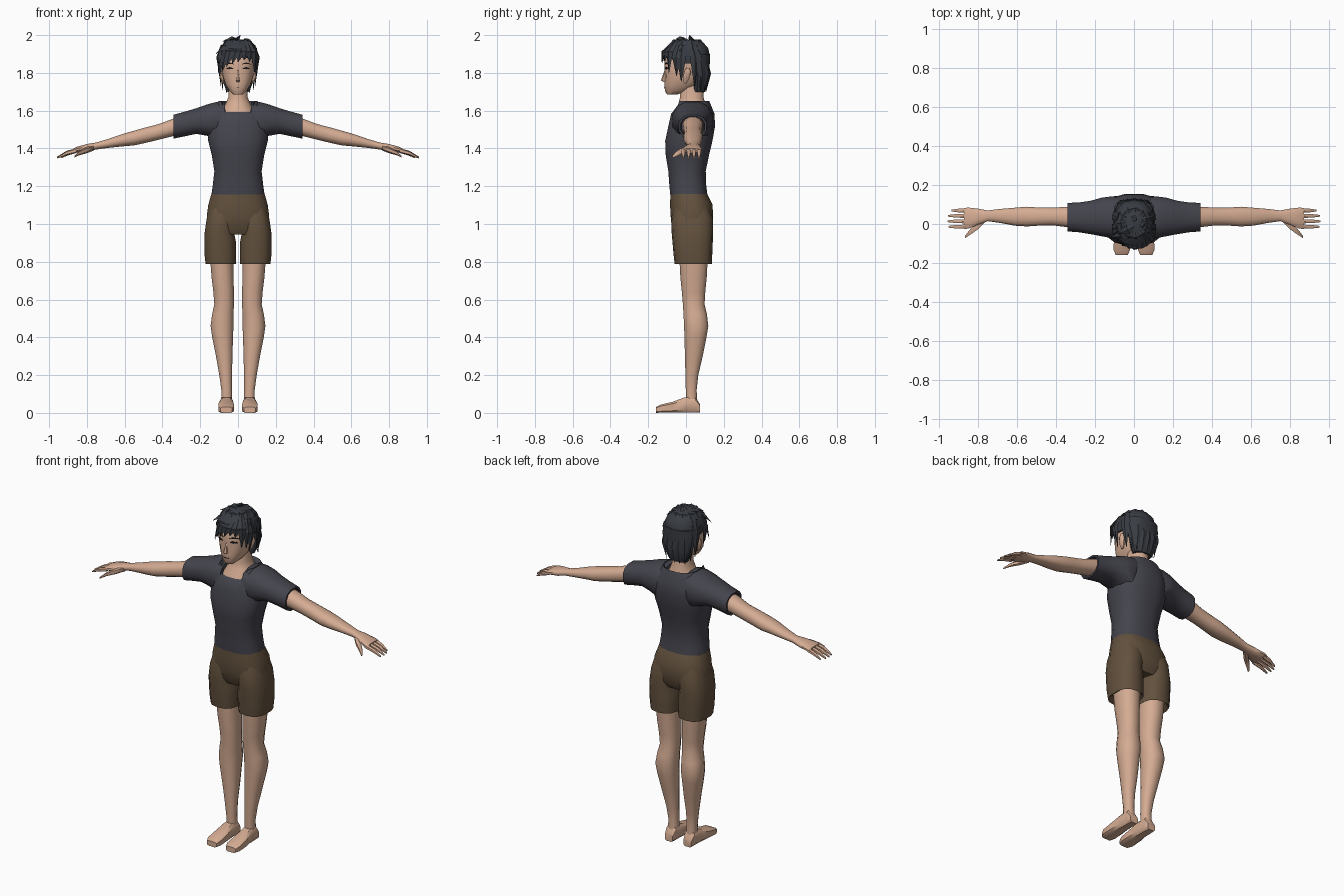
import bpy, bmesh, math
from mathutils import Vector


def material(name, rgb):
    m = bpy.data.materials.new(name)
    m.diffuse_color = (*rgb, 1)
    return m


SKIN = material("skin", (0.66, 0.41, 0.29))
SHIRT = material("charcoal_cloth", (0.058, 0.058, 0.075))
SHORTS = material("brown_cloth", (0.125, 0.083, 0.048))
HAIR = material("dark_hair", (0.040, 0.045, 0.055))
DARK = material("black", (0.01, 0.01, 0.012))


def finish(name, bm, mat, mirror=False, angle=50):
    bmesh.ops.recalc_face_normals(bm, faces=bm.faces)
    me = bpy.data.meshes.new(name)
    bm.to_mesh(me)
    bm.free()
    me.materials.append(mat)
    ob = bpy.data.objects.new(name, me)
    bpy.context.collection.objects.link(ob)
    bpy.ops.object.select_all(action='DESELECT')
    ob.select_set(True)
    bpy.context.view_layer.objects.active = ob
    bpy.ops.object.shade_smooth_by_angle(angle=math.radians(angle))
    if mirror:
        ob.modifiers.new("mirror", 'MIRROR')
    return ob


def skin_rings(bm, rings):
    """Bridge rings of points and cap both ends."""
    vs = [[bm.verts.new(p) for p in r] for r in rings]
    n = len(vs[0])
    for a, b in zip(vs, vs[1:]):
        for i in range(n):
            bm.faces.new((a[i], a[(i + 1) % n], b[(i + 1) % n], b[i]))
    bm.faces.new(vs[0])
    bm.faces.new(vs[-1])


def loft(name, axis, rings, mat, n=12, power=2.3, mirror=False, angle=50):
    """Rings are (position, u0, u1, v0, v1, optional front drop)."""
    out = []
    for a, u0, u1, v0, v1, *drop in rings:
        pts = []
        for i in range(n):
            t = 2 * math.pi * (i + 0.5) / n
            c, s = (math.copysign(abs(f) ** (2 / power), f) for f in (math.cos(t), math.sin(t)))
            u, v = (u0 + u1) / 2 + c * (u1 - u0) / 2, (v0 + v1) / 2 + s * (v1 - v0) / 2
            h = a - (drop[0] if drop and math.sin(t) < -0.75 else 0)
            pts.append({'x': (h, u, v), 'y': (u, h, v), 'z': (u, v, h)}[axis])
        out.append(pts)
    bm = bmesh.new()
    skin_rings(bm, out)
    return finish(name, bm, mat, mirror, angle)


# Shirt body with a square neckline dropped at the front
loft("shirt_body", 'z', [
    (1.155, -.143, .143, -.085, .115), (1.21, -.135, .135, -.09, .108),
    (1.28, -.127, .127, -.095, .106), (1.37, -.142, .142, -.11, .125),
    (1.44, -.16, .16, -.112, .142), (1.52, -.165, .165, -.095, .156),
    (1.585, -.15, .15, -.08, .152), (1.65, -.105, .105, -.072, .125, .058),
    (1.635, -.092, .092, -.062, .112, .06), (1.56, -.085, .085, -.05, .1)],
    SHIRT, n=16, power=2.5)
loft("sleeve", 'x', [
    (.07, -.07, .135, 1.5, 1.647), (.11, -.075, .145, 1.44, 1.65),
    (.165, -.066, .138, 1.465, 1.635), (.22, -.055, .122, 1.475, 1.615),
    (.28, -.045, .113, 1.463, 1.597), (.342, -.04, .11, 1.45, 1.58),
    (.342, -.03, .1, 1.46, 1.57), (.31, -.025, .095, 1.465, 1.57)],
    SHIRT, n=12, power=2.4, mirror=True)

# Shorts
loft("shorts_hips", 'z', [
    (1.16, -.143, .143, -.084, .114), (1.10, -.16, .16, -.086, .143),
    (1.04, -.168, .168, -.083, .144), (.98, -.168, .168, -.07, .138),
    (.945, -.15, .15, -.05, .115)], SHORTS, n=16, power=2.5)
loft("shorts_leg", 'z', [
    (.82, .025, .15, -.04, .12), (.795, .02, .16, -.05, .13),
    (.787, .01, .173, -.06, .137), (.84, .008, .179, -.066, .139),
    (.91, .01, .18, -.072, .142), (.955, .02, .178, -.076, .143),
    (1.03, .01, .167, -.079, .143), (1.1, .01, .15, -.06, .12)],
    SHORTS, n=14, power=2.6, mirror=True)

# Bare legs and feet
loft("leg", 'z', [
    (.05, .03, .09, .0, .062), (.12, .032, .089, -.002, .057),
    (.2, .031, .1, -.004, .066), (.3, .028, .118, -.007, .09),
    (.40, .025, .138, -.01, .11), (.46, .022, .147, -.012, .12),
    (.52, .022, .139, -.015, .113), (.575, .02, .127, -.018, .1),
    (.64, .02, .132, -.024, .104), (.72, .022, .142, -.032, .112),
    (.83, .024, .15, -.038, .118)], SKIN, mirror=True)
loft("foot", 'y', [
    (-.158, .03, .095, 0, .032), (-.135, .02, .106, 0, .044),
    (-.07, .021, .105, 0, .06), (-.01, .026, .096, 0, .083),
    (.05, .028, .094, 0, .085), (.075, .035, .088, 0, .045)],
    SKIN, n=8, power=4, mirror=True, angle=40)

# Arms, palms, fingers and thumbs
loft("arm", 'x', [
    (.25, -.02, .092, 1.48, 1.58), (.34, -.018, .09, 1.465, 1.56),
    (.42, -.008, .085, 1.445, 1.53), (.49, -.01, .086, 1.428, 1.512),
    (.55, -.014, .09, 1.415, 1.495), (.61, -.01, .085, 1.41, 1.478),
    (.69, .005, .078, 1.402, 1.45), (.75, .014, .07, 1.394, 1.432),
    (.80, -.005, .08, 1.382, 1.424), (.85, -.026, .086, 1.378, 1.41),
    (.872, -.026, .083, 1.376, 1.4)], SKIN, mirror=True)
for i, (y, tip) in enumerate([(-.014, .952), (.014, .957), (.042, .953), (.069, .937)]):
    mid = (tip + .86) / 2
    loft(f"finger_{i + 1}", 'x', [
        (.855, y - .012, y + .012, 1.376, 1.402),
        (mid, y - .011, y + .011, 1.364, 1.387),
        (tip, y - .005, y + .005, 1.348, 1.357)], SKIN, n=6, mirror=True)
loft("thumb", 'x', [
    (.765, .005, .045, 1.388, 1.418), (.80, -.03, .012, 1.375, 1.408),
    (.84, -.057, -.025, 1.364, 1.387), (.866, -.073, -.06, 1.352, 1.362)],
    SKIN, n=6, mirror=True)

# Neck, head, nose and ears
loft("neck", 'z', [
    (1.565, -.098, .098, -.078, .11), (1.60, -.09, .09, -.066, .11),
    (1.635, -.068, .068, -.042, .105), (1.67, -.053, .053, -.034, .095),
    (1.76, -.05, .05, -.034, .09)], SKIN)
head = loft("head", 'z', [
    (1.685, -.026, .026, -.1, -.05), (1.705, -.046, .046, -.112, .02),
    (1.74, -.068, .068, -.114, .07), (1.78, -.081, .081, -.113, .095),
    (1.83, -.088, .088, -.113, .105), (1.88, -.088, .088, -.113, .11),
    (1.94, -.065, .065, -.08, .09)], SKIN, n=14, power=2.5)
loft("nose", 'z', [
    (1.752, -.009, .009, -.118, -.1), (1.76, -.012, .012, -.133, -.1),
    (1.785, -.008, .008, -.124, -.1), (1.82, -.005, .005, -.112, -.1)], SKIN, n=6)
loft("ear", 'z', [
    (1.745, .074, .082, -.012, .004), (1.77, .074, .095, -.016, .018),
    (1.805, .076, .104, -.012, .028), (1.825, .08, .098, .0, .02)],
    SKIN, n=8, mirror=True)

# Eyes, brows and mouth: thin plates laid on the face
bpy.context.view_layer.update()


def face_plate(name, x0, x1, z, h, bend):
    rows = []
    for i in range(5):
        x = x0 + (x1 - x0) * i / 4
        mid = z + bend * (1 - (i / 2 - 1) ** 2)
        half = h / 2 * (1 - .6 * abs(i / 2 - 1))
        row = []
        for dz in (-half, half):
            hit = head.ray_cast(Vector((x, -1, mid + dz)), Vector((0, 1, 0)))[1]
            row += [hit + Vector((0, -.003, 0)), hit + Vector((0, .003, 0))]
        rows.append([row[0], row[1], row[3], row[2]])
    bm = bmesh.new()
    skin_rings(bm, rows)
    finish(name, bm, DARK)


for side, s in (("left", 1), ("right", -1)):
    face_plate(side + "_eye", s * .025, s * .062, 1.822, .012, .003)
    face_plate(side + "_brow", s * .02, s * .068, 1.845, .007, .006)
face_plate("mouth", -.018, .018, 1.726, .003, -.001)

# Hair: cap over the skull plus a longer back
loft("hair_cap", 'z', [
    (1.85, -.098, .098, -.088, .122), (1.89, -.103, .103, -.12, .126),
    (1.93, -.096, .096, -.112, .118), (1.96, -.073, .073, -.082, .092),
    (1.978, -.035, .035, -.04, .055)], HAIR, n=14, angle=30)
loft("hair_back", 'z', [
    (1.70, -.058, .058, .035, .1), (1.735, -.075, .075, .03, .112),
    (1.79, -.092, .092, .03, .122), (1.85, -.1, .1, .0, .126),
    (1.90, -.1, .1, -.02, .126)], HAIR, n=14, angle=30)

CENTRE = Vector((0, 0, 1.85))


def lock(bm, root, mid, tip, w):
    """A flat pointed strand following three points."""
    pts = [Vector(p) for p in (root, mid, tip)]
    rings = []
    for p, k in zip(pts, (.6, 1, .06)):
        out = (p - CENTRE).normalized()
        side = (pts[2] - pts[0]).cross(out).normalized() * w * k
        out = out * w * .38 * k
        rings.append([p + side, p + out, p - side, p - out])
    skin_rings(bm, rings)


# Fringe swept across the forehead
bm = bmesh.new()
for x, z in [(-.106, 1.80), (-.085, 1.805), (-.06, 1.835), (-.03, 1.85),
             (.0, 1.858), (.032, 1.868), (.06, 1.86), (.088, 1.80)]:
    y = -.128 * math.sqrt(1 - (x / .125) ** 2)
    lock(bm, (x * .4 + .025, -.055, 1.965), (x * .85 + .012, y * .95, 1.91), (x, y, z), .026)
finish("hair_fringe", bm, HAIR, angle=30)

# Strands in front of the ears, around the sides and down the nape
bm = bmesh.new()
for s in (1, -1):
    for y, z in [(-.05, 1.785), (-.025, 1.755), (.045, 1.73), (.075, 1.71)]:
        x = .104 * math.sqrt(1 - (y / .14) ** 2) * s
        lock(bm, (x * .85, y * .7, 1.945), (x * 1.03, y, 1.88), (x * .92, y, z), .026)
for i in range(5):
    x = (i - 2) * .03
    lock(bm, (x, .1, 1.9), (x * 1.15, .125 - 3 * x * x, 1.8), (x, .105 - 3 * x * x, 1.695), .022)
finish("hair_sides", bm, HAIR, angle=30)

# Messy crown tufts
bm = bmesh.new()
for i in range(11):
    a = 2 * math.pi * i / 11 + .3
    c, s = math.cos(a), math.sin(a)
    lock(bm, (c * .015, s * .015 + .015, 1.968), (c * .062, s * .07 + .005, 1.968),
         (c * .108, s * .12, 1.925 - .012 * (i % 3)), .027)
lock(bm, (-.03, .04, 1.955), (-.005, .03, 1.978), (.013, .018, 2.0), .022)
lock(bm, (.02, .0, 1.965), (-.03, -.03, 1.985), (-.085, -.05, 1.965), .024)
lock(bm, (.03, .03, 1.96), (.05, .0, 1.975), (.085, -.03, 1.95), .024)
lock(bm, (-.02, -.03, 1.96), (-.07, -.06, 1.94), (-.118, -.07, 1.9), .024)
finish("hair_crown", bm, HAIR, angle=30)
